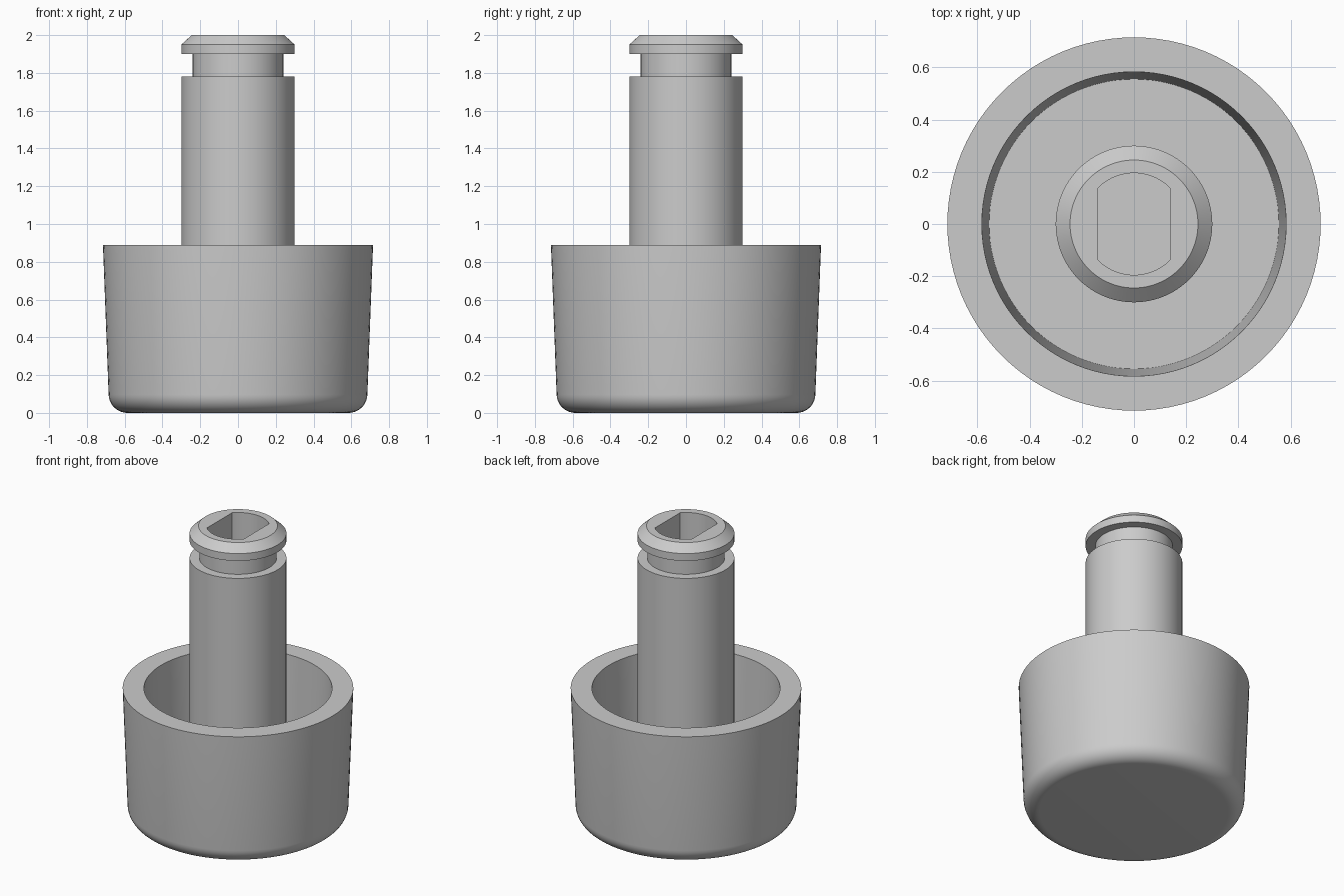
import bpy, bmesh, math

if "Cube" in bpy.data.objects:
    bpy.data.objects.remove(bpy.data.objects["Cube"])

grey = bpy.data.materials.new("plain grey")
grey.diffuse_color = (0.6, 0.6, 0.6, 1)
grey.use_nodes = True
grey.node_tree.nodes["Principled BSDF"].inputs["Base Color"].default_value = grey.diffuse_color
SEGMENTS = 96


def finish(name, bm):
    bmesh.ops.remove_doubles(bm, verts=bm.verts, dist=1e-5)
    bmesh.ops.recalc_face_normals(bm, faces=bm.faces)
    mesh = bpy.data.meshes.new(name)
    bm.to_mesh(mesh)
    bm.free()
    mesh.materials.append(grey)
    obj = bpy.data.objects.new(name, mesh)
    bpy.context.collection.objects.link(obj)
    return obj


def lathe(name, profile):
    """Revolve (radius, height) points; open ends are capped with flat discs."""
    bm = bmesh.new()
    rings = [[bm.verts.new((r * math.cos(a), r * math.sin(a), z))
              for a in (2 * math.pi * i / SEGMENTS for i in range(SEGMENTS))]
             for r, z in profile]
    for low, high in zip(rings, rings[1:]):
        for i in range(SEGMENTS):
            j = (i + 1) % SEGMENTS
            bm.faces.new((low[i], low[j], high[j], high[i]))
    bm.faces.new(rings[0])
    bm.faces.new(rings[-1])
    return finish(name, bm)


# Tapered cup with rounded foot, and the grooved shaft rising from its floor
fillet = [(0.585 + 0.1 * math.sin(t), 0.1 - 0.1 * math.cos(t))
          for t in (math.radians(88) * i / 10 for i in range(11))]
body = lathe("cup_and_shaft", fillet + [
    (0.715, 0.89), (0.583, 0.89), (0.555, 0.12),       # rim and inner wall
    (0.30, 0.12), (0.30, 1.78), (0.24, 1.78),          # shaft and groove
    (0.24, 1.90), (0.30, 1.90), (0.30, 1.95), (0.245, 2.0)])

# Socket cutter: a circle with two flats
R, FLAT, BOTTOM, TOP = 0.195, 0.14, 1.2, 2.1
start = math.acos(FLAT / R)
arc = [start + (math.pi - 2 * start) * i / 24 for i in range(25)]
outline = [(R * math.cos(a), R * math.sin(a)) for a in arc]
outline += [(-x, -y) for x, y in outline]
bm = bmesh.new()
face = bm.faces.new([bm.verts.new((x, y, BOTTOM)) for x, y in outline])
side = bmesh.ops.extrude_face_region(bm, geom=[face])["geom"]
bmesh.ops.translate(bm, vec=(0, 0, TOP - BOTTOM),
                    verts=[v for v in side if isinstance(v, bmesh.types.BMVert)])
cutter = finish("socket_cutter", bm)

# Cut the socket into the shaft
cut = body.modifiers.new("socket", "BOOLEAN")
cut.operation = "DIFFERENCE"
cut.solver = "EXACT"
cut.object = cutter
bpy.context.view_layer.objects.active = body
body.select_set(True)
bpy.ops.object.modifier_apply(modifier=cut.name)
bpy.data.objects.remove(cutter)

# Smooth curved walls, keep machined edges crisp
bpy.ops.object.shade_smooth_by_angle(angle=math.radians(25))
